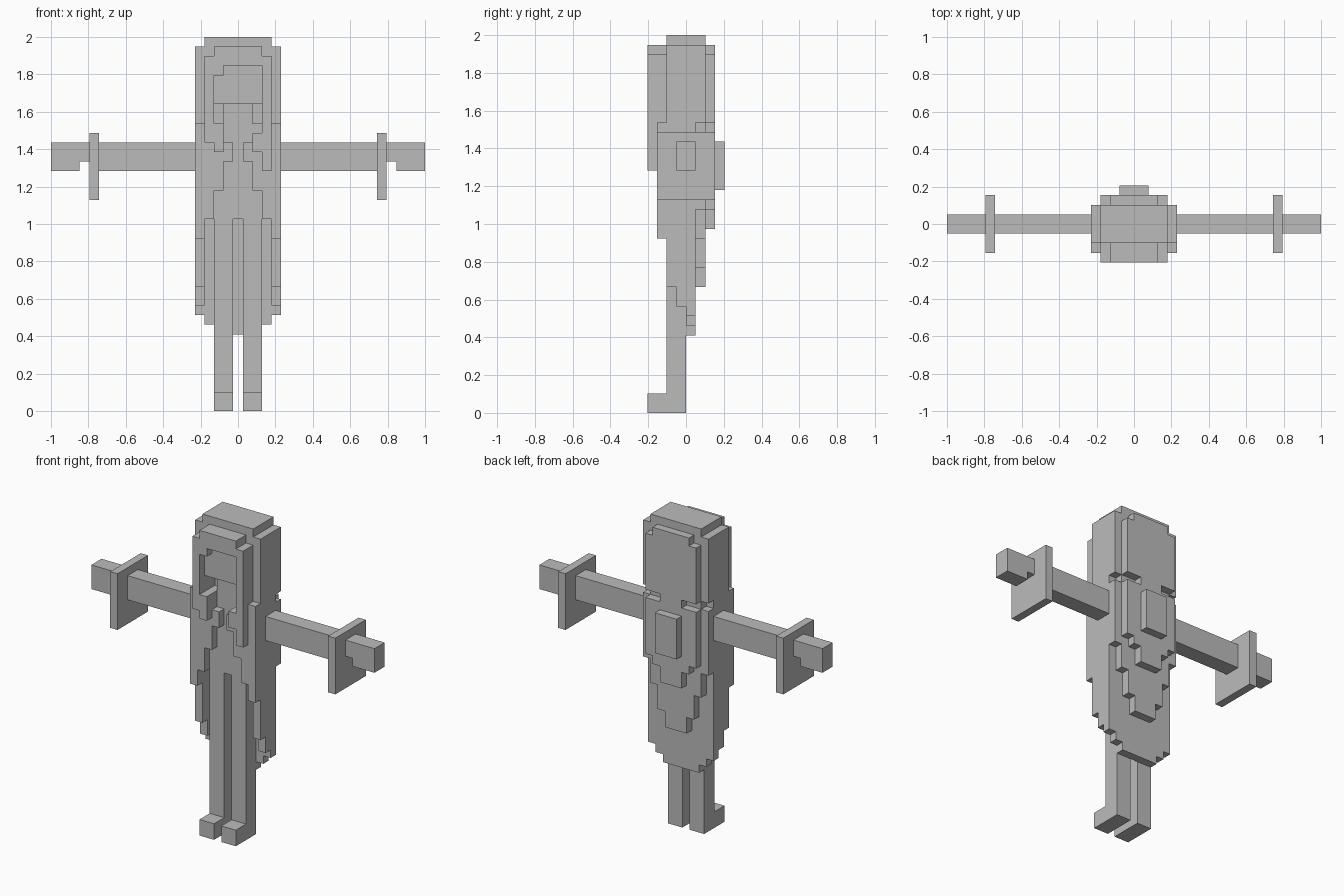
import bpy, bmesh

if "Cube" in bpy.data.objects:
    bpy.data.objects.remove(bpy.data.objects["Cube"])

U = 2 / 39  # one block

mat = bpy.data.materials.new("plain grey")
mat.diffuse_color = (0.5, 0.5, 0.5, 1)
mat.use_nodes = True
mat.node_tree.nodes["Principled BSDF"].inputs["Base Color"].default_value = mat.diffuse_color


def blocks(name, boxes, mirror=False):
    """One object from boxes (x0, x1, y0, y1, z0, z1) in block units."""
    bm = bmesh.new()
    boxes = list(boxes)
    if mirror:
        boxes += [(-b[1], -b[0], *b[2:]) for b in boxes]
    for x0, x1, y0, y1, z0, z1 in boxes:
        v = [bm.verts.new((x * U, y * U, z * U))
             for z in (z0, z1) for y in (y0, y1) for x in (x0, x1)]
        for f in ((0, 2, 3, 1), (4, 5, 7, 6), (0, 1, 5, 4),
                  (2, 6, 7, 3), (0, 4, 6, 2), (1, 3, 7, 5)):
            bm.faces.new([v[i] for i in f])
    me = bpy.data.meshes.new(name)
    bm.to_mesh(me)
    bm.free()
    me.materials.append(mat)
    ob = bpy.data.objects.new(name, me)
    bpy.context.collection.objects.link(ob)
    return ob


def tiers(y0, y1, top, steps):
    """Panel whose lower edge steps down towards the middle."""
    return [(-w, w, y0, y1, z, top) for w, z in steps]


# Legs and feet
blocks("legs", [(.5, 2.5, -2, 0, 0, 20)], True)
blocks("feet", [(.5, 2.5, -4, -2, 0, 2)], True)

# Torso and head
blocks("torso", [(-3.5, 3.5, -2, 1, 20, 30)])
blocks("head", [(-3.5, 3.5, -1, 2, 28, 39), (-3.5, 3.5, -2, 2, 32, 39),
                (-1.5, 1.5, -2, -1, 28, 32)])
blocks("brow", [(-2.5, 2.5, -3, -2, 32, 36)])

# Hair: sides, back, fringe and uneven front locks
blocks("hair_sides", [(3.5, 4.5, -2, 2, 30, 38), (2.5, 3.5, -2, 2, 30, 38)], True)
blocks("hair_back", [(-2.5, 2.5, 2, 3, 30, 38), (-3.5, 3.5, 2, 3, 30, 37),
                     (-1.5, 1.5, 2, 3, 29, 30)])
blocks("fringe", [(-2.5, 2.5, -4, -2, 36, 38), (-2.5, -1.5, -4, -2, 35, 36)])
blocks("front_locks", [(-3.5, -2.5, -4, -2, 28, 37), (2.5, 3.5, -4, -2, 25, 37),
                       (-2.5, -1.5, -4, -2, 27, 30), (1.5, 2.5, -4, -2, 27, 29)])

# Cloak: sides, opening front and layered back
blocks("cloak_sides", [(3.5, 4.5, -3, 1, 18, 30), (3.5, 4.5, 1, 2, 21, 29),
                       (3.5, 4.5, -2, 1, 13, 18), (3.5, 4.5, -1, 1, 11, 13),
                       (3.5, 4.5, 0, 1, 10, 11)], True)
blocks("cloak_front", [(2.5, 3.5, -3, -2, 20, 30), (1.5, 2.5, -3, -2, 23, 28),
                       (.5, 1.5, -3, -2, 26, 28)], True)
blocks("cloak_lining", tiers(0, 1, 30, [(2.5, 8), (3.5, 9)]))
blocks("cloak_middle", tiers(1, 2, 29, [(1.5, 13), (2.5, 15), (3.5, 18)]))
blocks("cloak_outer", tiers(2, 3, 29, [(1.5, 19), (2.5, 21), (3.5, 22)]))
blocks("back_pack", [(-1.5, 1.5, 3, 4, 23, 28)])

# Arms, square cuffs and hands
blocks("arms", [(4.5, 14.5, -1, 1, 25, 28)], True)
blocks("cuffs", [(14.5, 15.5, -3, 3, 22, 29)], True)
blocks("hands", [(15.5, 16.5, -1, 1, 26, 28), (16.5, 19.5, -1, 1, 25, 28)], True)
